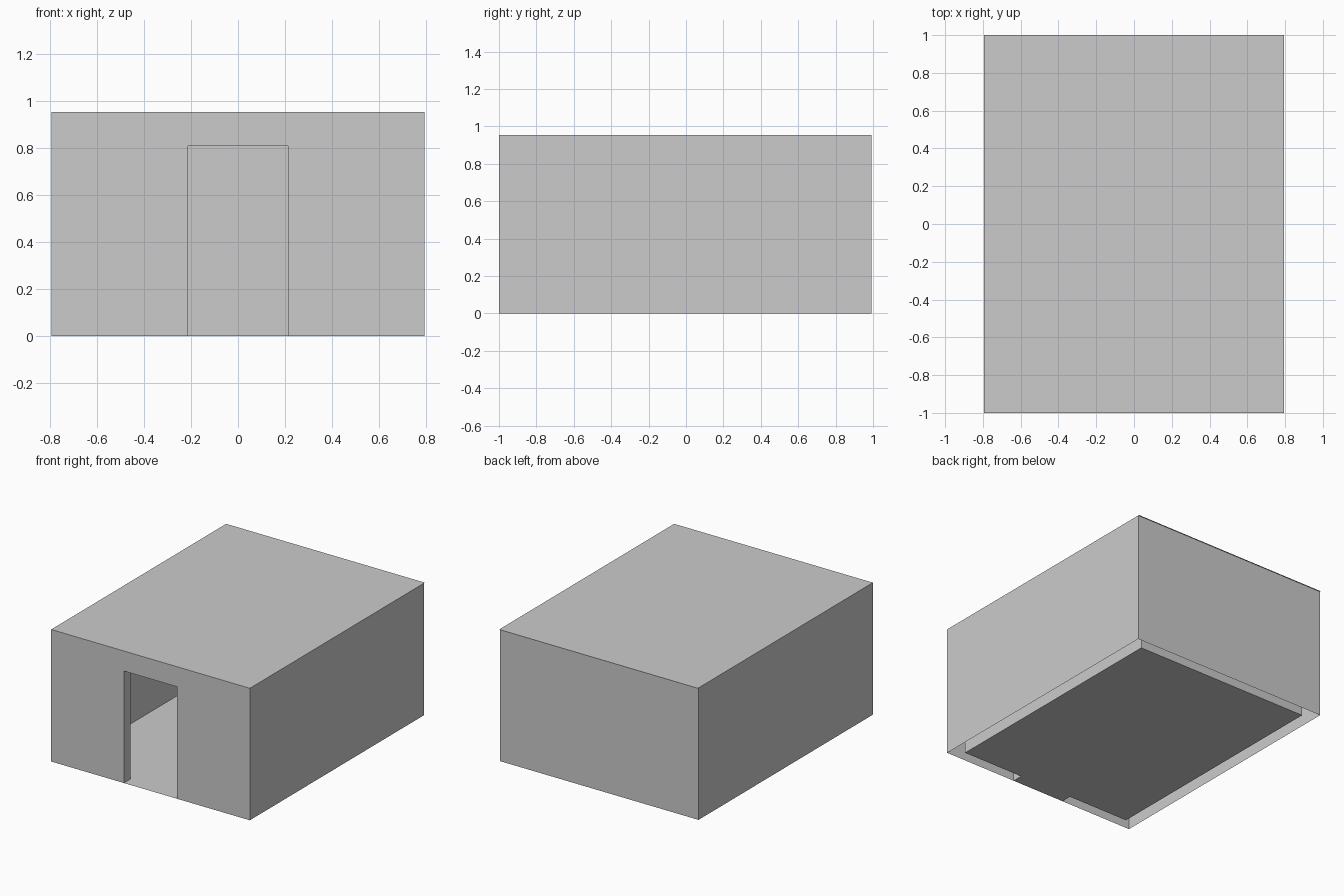
import bpy

if "Cube" in bpy.data.objects:
    bpy.data.objects.remove(bpy.data.objects["Cube"])

W, FRONT, BACK, H = 0.795, -1.0, 0.992, 0.955     # outer shell
IW, IFRONT, IBACK, IH = 0.703, -0.922, 0.914, 0.87  # inner room
DW, DH = 0.213, 0.81                              # doorway half width, height


def sheet_object(name, polygons):
    """Make one flat-shaded object from a list of polygons."""
    verts, faces = [], []
    for poly in polygons:
        faces.append(range(len(verts), len(verts) + len(poly)))
        verts += poly
    mesh = bpy.data.meshes.new(name)
    mesh.from_pydata(verts, [], [list(f) for f in faces])
    obj = bpy.data.objects.new(name, mesh)
    bpy.context.collection.objects.link(obj)
    return obj


def side_wall(x, y0, y1, h):
    return [(x, y0, 0), (x, y1, 0), (x, y1, h), (x, y0, h)]


def back_wall(w, y, h):
    return [(w, y, 0), (-w, y, 0), (-w, y, h), (w, y, h)]


def door_wall(w, y, h):
    """Left, right and header panels around the doorway."""
    def panel(x0, x1, z0, z1):
        return [(x0, y, z0), (x1, y, z0), (x1, y, z1), (x0, y, z1)]
    return [panel(-w, -DW, 0, DH), panel(DW, w, 0, DH), panel(-w, w, DH, h)]


def flat(w, y0, y1, z):
    return [(-w, y0, z), (w, y0, z), (w, y1, z), (-w, y1, z)]


def flip(polys):
    return [p[::-1] for p in polys]


# Outer walls, open underneath
sheet_object("outer_walls", door_wall(W, FRONT, H) + [
    side_wall(W, FRONT, BACK, H),
    side_wall(-W, FRONT, BACK, H)[::-1],
    back_wall(W, BACK, H)])

# Roof with a slight overhang at the back
sheet_object("roof", [flat(W, FRONT, 1.0, H)])

# Inner walls and ceiling, facing into the room
sheet_object("inner_walls", flip(door_wall(IW, IFRONT, IH) + [
    side_wall(IW, IFRONT, IBACK, IH),
    side_wall(-IW, IFRONT, IBACK, IH)[::-1],
    back_wall(IW, IBACK, IH),
    flat(IW, IFRONT, IBACK, IH)]))

# Floor, running out through the doorway
sheet_object("floor", [flat(IW, IFRONT, IBACK, 0), flat(DW, FRONT, IFRONT, 0)])

# Door jambs and lintel joining the two shells
sheet_object("door_lining", [
    side_wall(-DW, FRONT, IFRONT, DH),
    side_wall(DW, FRONT, IFRONT, DH)[::-1],
    flat(DW, FRONT, IFRONT, DH)[::-1]])
